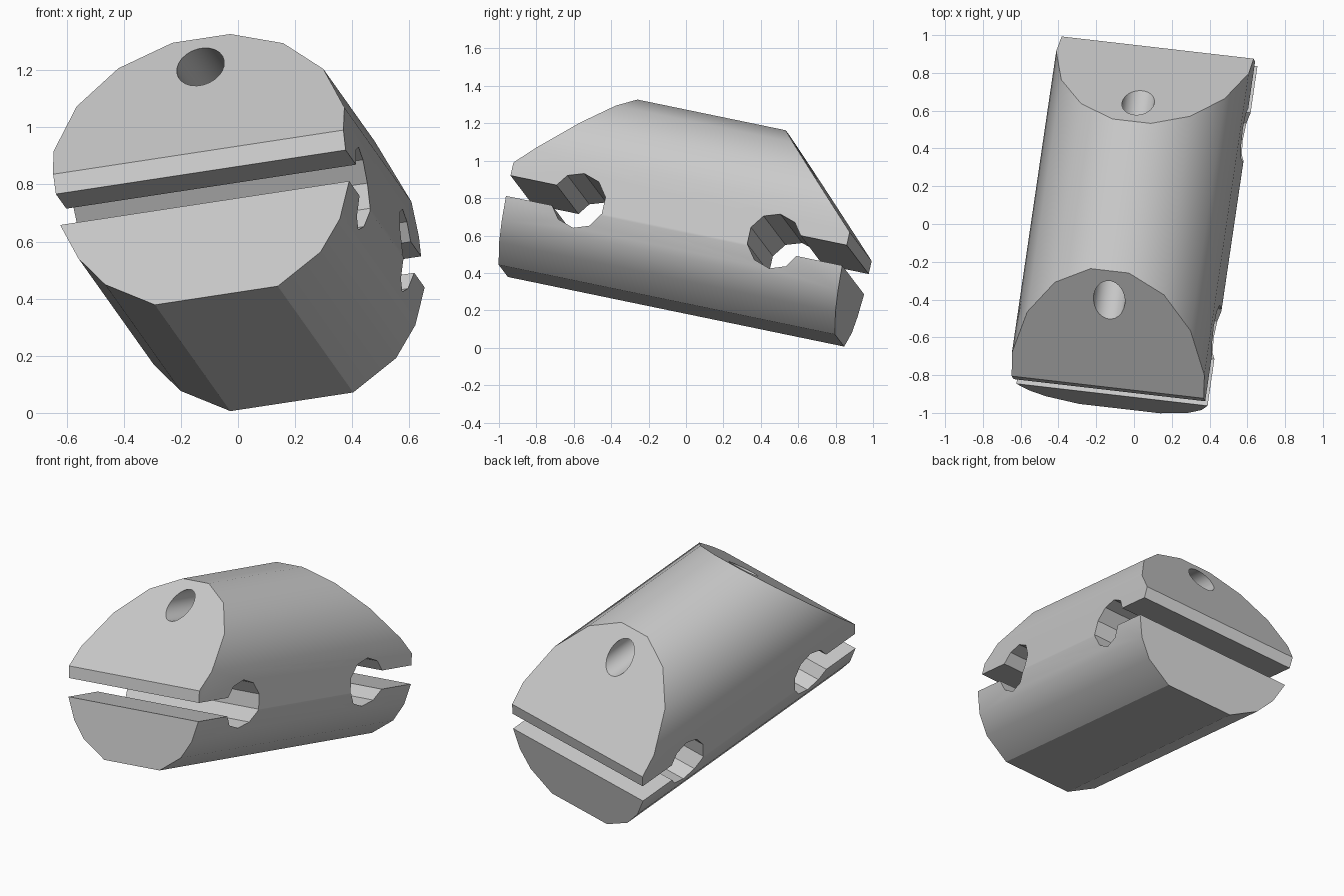
import bpy, bmesh
from math import radians, sin, cos
from mathutils import Matrix, Vector

cube = bpy.data.objects.get("Cube")
if cube:
    bpy.data.objects.remove(cube, do_unlink=True)

HALF = 0.9275        # half length of the block
HOLE_Y = 0.541       # distance of cross holes from the middle
SLOT_Z = -0.128      # height of slots and cross holes
RADIUS = 0.529

grey = bpy.data.materials.new("plain grey")
grey.use_nodes = True
grey.diffuse_color = (0.6, 0.6, 0.6, 1)
grey.node_tree.nodes["Principled BSDF"].inputs["Base Color"].default_value = (0.6, 0.6, 0.6, 1)


def add_object(name, bm):
    bmesh.ops.recalc_face_normals(bm, faces=bm.faces)
    mesh = bpy.data.meshes.new(name)
    bm.to_mesh(mesh)
    bm.free()
    mesh.materials.append(grey)
    obj = bpy.data.objects.new(name, mesh)
    bpy.context.collection.objects.link(obj)
    return obj


def cylinder(name, radius, length, sides, axis, centre):
    bm = bmesh.new()
    turn = Matrix.Rotation(radians(90), 4, 'Y' if axis == 'X' else 'X')
    spin = Matrix.Rotation(radians(180 / sides), 4, 'Z')
    bmesh.ops.create_cone(bm, cap_ends=True, segments=sides, radius1=radius, radius2=radius,
                          depth=length, matrix=Matrix.Translation(centre) @ turn @ spin)
    return add_object(name, bm)


def box(name, size, centre):
    bm = bmesh.new()
    bmesh.ops.create_cube(bm, size=1, matrix=Matrix.Translation(centre) @ Matrix.Diagonal((*size, 1)))
    return add_object(name, bm)


# Body: round upper profile over a flat-bottomed lower profile
angles = [radians(11.25 + 22.5 * i) for i in range(4)]
right = [(RADIUS * sin(a), RADIUS * cos(a)) for a in angles]
right += [(0.515, -0.185), (0.466, -0.313), (0.384, -0.42), (0.219, -0.5185)]
outline = right + [(-x, z) for x, z in reversed(right)]
bm = bmesh.new()
face = bm.faces.new([bm.verts.new((x, -HALF, z)) for x, z in outline])
result = bmesh.ops.extrude_face_region(bm, geom=[face])
moved = [v for v in result["geom"] if isinstance(v, bmesh.types.BMVert)]
bmesh.ops.translate(bm, verts=moved, vec=(0, 2 * HALF, 0))

# Slanted upper ends
for side in (-1, 1):
    cut = bmesh.ops.bisect_plane(bm, geom=bm.verts[:] + bm.edges[:] + bm.faces[:], dist=1e-5,
                                 plane_co=(0, side * HALF, 0), plane_no=Vector((0, side, 1)).normalized(),
                                 clear_outer=True)
    bmesh.ops.holes_fill(bm, edges=[e for e in bm.edges if e.is_boundary], sides=0)
body = add_object("slotted_block", bm)

# Cutters: end slots, cross holes and the lengthwise bore
cutters = [cylinder("bore_cutter", 0.085, 3, 24, 'Y', (0, 0, 0.389))]
for side in (-1, 1):
    cutters.append(cylinder("cross_hole_cutter", 0.147, 2, 10, 'X', (0, side * HOLE_Y, SLOT_Z)))
    cutters.append(box("slot_cutter", (2, 0.6, 0.112), (0, side * (HOLE_Y + 0.3), SLOT_Z)))

bpy.context.view_layer.objects.active = body
for cutter in cutters:
    mod = body.modifiers.new("cut", 'BOOLEAN')
    mod.operation = 'DIFFERENCE'
    mod.solver = 'EXACT'
    mod.object = cutter
    bpy.ops.object.modifier_apply(modifier=mod.name)
for cutter in cutters:
    bpy.data.objects.remove(cutter, do_unlink=True)

# Smooth the round parts and keep the cuts sharp
bpy.ops.object.select_all(action='DESELECT')
body.select_set(True)
bpy.ops.object.shade_smooth_by_angle(angle=radians(30))

# Tilt into the resting pose
along = Vector((0.147, 1, -0.207)).normalized()
across = Vector((1, -0.1155, 0.152))
across = (across - along * across.dot(along)).normalized()
up = across.cross(along)
pose = Matrix((across, along, up)).transposed().to_4x4()
body.data.transform(Matrix.Translation((-0.007, 0.035, 0.727)) @ pose)
